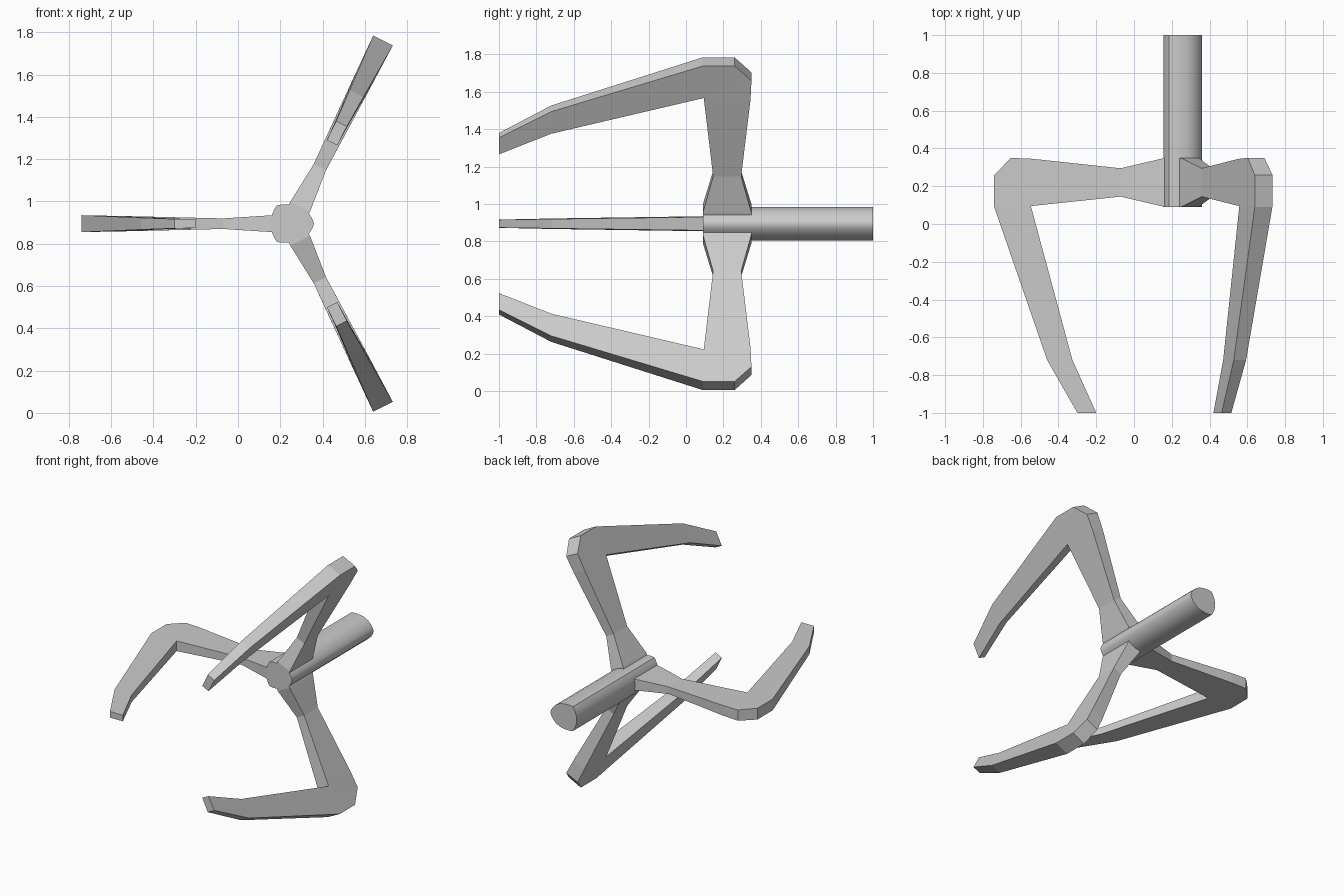
import bpy, bmesh, math

if "Cube" in bpy.data.objects:
    bpy.data.objects.remove(bpy.data.objects["Cube"])

CX, CZ = 0.254, 0.895   # claw axis, runs along y

# Arm sections: inner (r, y), outer (r, y), half thickness inner / outer
SECTIONS = [
    ((0.02, 0.09), (0.02, 0.35), 0.040, 0.040),
    ((0.09, 0.09), (0.09, 0.35), 0.040, 0.040),
    ((0.325, 0.145), (0.325, 0.295), 0.025, 0.025),
    ((0.80, 0.095), (0.79, 0.345), 0.036, 0.036),
    ((0.80, 0.095), (0.905, 0.35), 0.036, 0.038),
    ((0.80, 0.095), (0.994, 0.26), 0.036, 0.040),
    ((0.80, 0.095), (0.994, 0.09), 0.036, 0.040),
    ((0.58, -0.72), (0.714, -0.72), 0.025, 0.028),
    ((0.454, -1.0), (0.554, -1.0), 0.021, 0.022),
]


def make_object(name, bm):
    bmesh.ops.recalc_face_normals(bm, faces=bm.faces)
    me = bpy.data.meshes.new(name)
    bm.to_mesh(me)
    bm.free()
    ob = bpy.data.objects.new(name, me)
    bpy.context.collection.objects.link(ob)
    return ob


def claw_arm(name, angle, shift, thick):
    ca, sa = math.cos(angle), math.sin(angle)
    bm = bmesh.new()
    cache = {}

    def vert(p, t):
        key = (p, t > 0)
        if key not in cache:
            r = p[0] + (shift if p[0] > 0.1 else 0)
            t *= thick
            cache[key] = bm.verts.new((CX + r * ca - t * sa, p[1], CZ + r * sa + t * ca))
        return cache[key]

    rings = [[vert(i, -ti), vert(o, -to), vert(o, to), vert(i, ti)]
             for i, o, ti, to in SECTIONS]
    for a, b in zip(rings, rings[1:]):
        for k in range(4):
            n = (k + 1) % 4
            loop = list(dict.fromkeys([a[k], a[n], b[n], b[k]]))
            if len(loop) > 2:
                bm.faces.new(loop)
    bm.faces.new(rings[0])
    bm.faces.new(rings[-1])
    return make_object(name, bm)


# Three claw arms
claw_arm("claw_arm_side", math.pi, 0, 1.0)
claw_arm("claw_arm_upper", math.radians(63.5), -0.026, 1.3)
claw_arm("claw_arm_lower", math.radians(-63.5), -0.026, 1.3)

# Shaft with a softly pointed cross-section
half = [(0.106, 0), (0.098, 0.022), (0.085, 0.043), (0.062, 0.065), (0.03, 0.082),
        (-0.014, 0.09), (-0.05, 0.09), (-0.07, 0.086), (-0.082, 0.068), (-0.092, 0.045),
        (-0.098, 0.022), (-0.099, 0)]
outline = half + [(x, -z) for x, z in reversed(half[1:-1])]
bm = bmesh.new()
face = bm.faces.new([bm.verts.new((CX + x, 0.09, CZ + z)) for x, z in outline])
ext = bmesh.ops.extrude_face_region(bm, geom=[face], use_keep_orig=True)
for v in [g for g in ext["geom"] if isinstance(g, bmesh.types.BMVert)]:
    v.co.y = 1.0
shaft = make_object("shaft", bm)
bpy.context.view_layer.objects.active = shaft
shaft.select_set(True)
bpy.ops.object.shade_smooth_by_angle(angle=math.radians(40))
